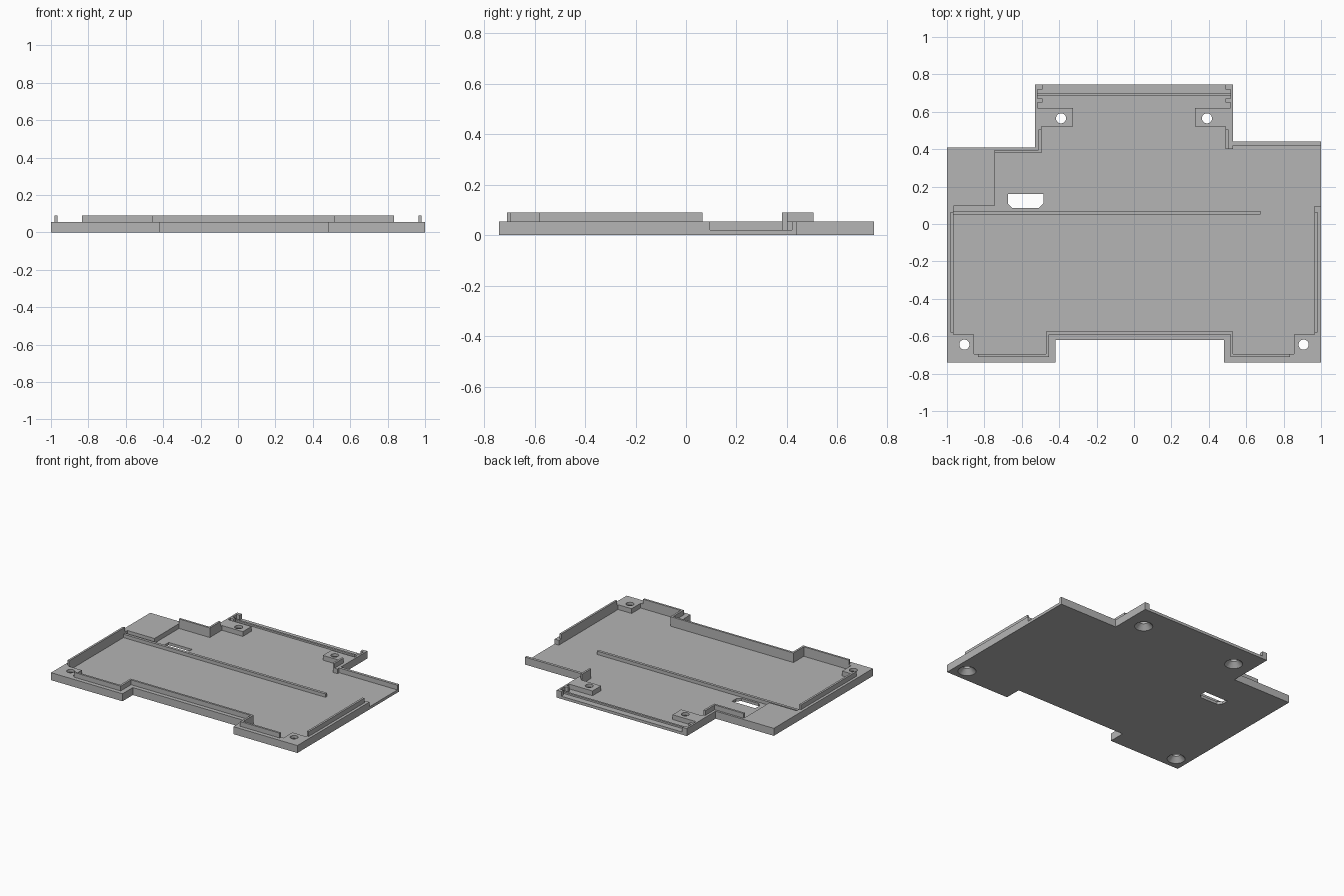
import bpy, bmesh, math
from mathutils import Vector

if "Cube" in bpy.data.objects:
    bpy.data.objects.remove(bpy.data.objects["Cube"], do_unlink=True)

grey = bpy.data.materials.new("plain_grey")
grey.use_nodes = True
GREY_VALUE = (0.46, 0.46, 0.46, 1)
grey.diffuse_color = GREY_VALUE
grey.node_tree.nodes["Principled BSDF"].inputs["Base Color"].default_value = GREY_VALUE

# Heights of the stacked levels
FLOOR, RIM, LIP = 0.02, 0.055, 0.09
LIP_WIDTH = 0.015
NECK = 0.528  # half width of the rear neck


def finish(name, bm):
    bmesh.ops.recalc_face_normals(bm, faces=bm.faces)
    mesh = bpy.data.meshes.new(name)
    bm.to_mesh(mesh)
    bm.free()
    mesh.materials.append(grey)
    obj = bpy.data.objects.new(name, mesh)
    bpy.context.collection.objects.link(obj)
    return obj


def prism(name, outline, bottom, top):
    """Extrude a flat outline between two heights."""
    bm = bmesh.new()
    face = bm.faces.new([bm.verts.new((x, y, bottom)) for x, y in outline])
    new = bmesh.ops.extrude_face_region(bm, geom=[face])["geom"]
    verts = [v for v in new if isinstance(v, bmesh.types.BMVert)]
    bmesh.ops.translate(bm, verts=verts, vec=(0, 0, top - bottom))
    return finish(name, bm)


def box(name, x0, x1, y0, y1, bottom=FLOOR, top=RIM):
    return prism(name, [(x0, y0), (x1, y0), (x1, y1), (x0, y1)], bottom, top)


def lip(name, path):
    """Thin upright wall along a right-angled path, thickened to its left."""
    pts = [Vector(p) for p in path]
    normals = []
    for a, b in zip(pts, pts[1:]):
        d = (b - a).normalized()
        normals.append(Vector((-d.y, d.x)) * LIP_WIDTH)
    inner = [pts[0] + normals[0]]
    inner += [p + m + n for p, m, n in zip(pts[1:-1], normals, normals[1:])]
    inner.append(pts[-1] + normals[-1])
    return prism(name, pts + inner[::-1], RIM, LIP)


def screw_cutter(x, y, sides=32):
    """Through hole with a countersink that opens underneath."""
    bm = bmesh.new()
    rings = []
    for z, r in ((-0.01, 0.07), (0.035, 0.027), (0.1, 0.027)):
        angles = [math.tau * i / sides for i in range(sides)]
        rings.append([bm.verts.new((x + r * math.cos(a), y + r * math.sin(a), z))
                      for a in angles])
    for low, high in zip(rings, rings[1:]):
        for i in range(sides):
            j = (i + 1) % sides
            bm.faces.new((low[i], low[j], high[j], high[i]))
    bm.faces.new(rings[0])
    bm.faces.new(rings[-1])
    cutter = finish("screw_cutter", bm)
    cutter.hide_render = True
    return cutter


def cut(target, cutter):
    mod = target.modifiers.new("cut", 'BOOLEAN')
    mod.operation = 'DIFFERENCE'
    mod.solver = 'EXACT'
    mod.object = cutter
    bpy.ops.object.select_all(action='DESELECT')
    target.select_set(True)
    bpy.context.view_layer.objects.active = target
    bpy.ops.object.modifier_apply(modifier=mod.name)
    bpy.ops.object.shade_smooth_by_angle(angle=math.radians(25))


# Floor plate with front notch and rear neck
floor = prism("floor_plate", [
    (-1, -0.74), (-0.42, -0.74), (-0.42, -0.62), (0.48, -0.62), (0.48, -0.74),
    (1, -0.74), (1, 0.44), (NECK, 0.44), (NECK, 0.745), (-NECK, 0.745),
    (-NECK, 0.41), (-1, 0.41)], 0, FLOOR)

# Slot with chamfered front corners
slot = prism("slot_cutter", [
    (-0.675, 0.16), (-0.675, 0.11), (-0.65, 0.085), (-0.51, 0.085),
    (-0.485, 0.11), (-0.485, 0.16)], -0.1, 0.1)
slot.hide_render = True
cut(floor, slot)
cutters = [slot]

# Front rim and its lip, following the notch
prism("front_rim", [
    (-0.855, -0.74), (-0.42, -0.74), (-0.42, -0.62), (0.48, -0.62),
    (0.48, -0.74), (0.855, -0.74), (0.855, -0.695), (0.53, -0.695),
    (0.53, -0.575), (-0.47, -0.575), (-0.47, -0.695), (-0.855, -0.695)], FLOOR, RIM)
lip("front_lip", [(-0.835, -0.71), (-0.455, -0.71), (-0.455, -0.59),
                  (0.515, -0.59), (0.515, -0.71), (0.835, -0.71)])

# Parts repeated on both sides
for side, s in (("right", -1), ("left", 1)):
    front = box(side + "_front_boss", s, s * 0.855, -0.74, -0.59)
    rear = box(side + "_rear_boss", s * NECK, s * 0.325, 0.52, 0.62)
    for boss, x, y in ((front, 0.907, -0.645), (rear, 0.39, 0.565)):
        cutter = screw_cutter(s * x, y)
        cut(floor, cutter)
        cut(boss, cutter)
        cutters.append(cutter)
    box(side + "_side_rim", s, s * 0.965, -0.59, 0.095)
    box(side + "_side_lip", s * 0.98, s * 0.965, -0.58, 0.065, RIM, LIP)
    # End bracket that holds a rear panel between two tabs
    prism(side + "_rear_bracket", [(s * x, y) for x, y in (
        (NECK, 0.62), (0.515, 0.62), (0.515, 0.65), (0.49, 0.65), (0.49, 0.67),
        (0.515, 0.67), (0.515, 0.72), (0.49, 0.72), (0.49, 0.745), (NECK, 0.745))],
        FLOOR, RIM)

# Raised corner platform and neck wall on the right
box("corner_platform", -1, -0.745, 0.095, 0.41)
prism("right_neck_wall", [(-0.745, 0.38), (-0.495, 0.38), (-0.495, 0.52),
                          (-NECK, 0.52), (-NECK, 0.41), (-0.745, 0.41)], FLOOR, RIM)
lip("right_neck_lip", [(-0.745, 0.38), (-0.495, 0.38), (-0.495, 0.505)])

# Neck wall and back wall on the left
box("left_neck_wall", 0.49, NECK, 0.4, 0.52)
box("left_neck_lip", 0.49, 0.505, 0.4, 0.505, RIM, LIP)
box("left_back_wall", NECK, 1, 0.42, 0.44)

# Low rails on the floor
box("middle_rail", -0.965, 0.675, 0.05, 0.07, FLOOR, 0.045)
box("rear_rail", -0.515, 0.515, 0.685, 0.7, FLOOR, 0.032)

for cutter in cutters:
    bpy.data.objects.remove(cutter, do_unlink=True)
